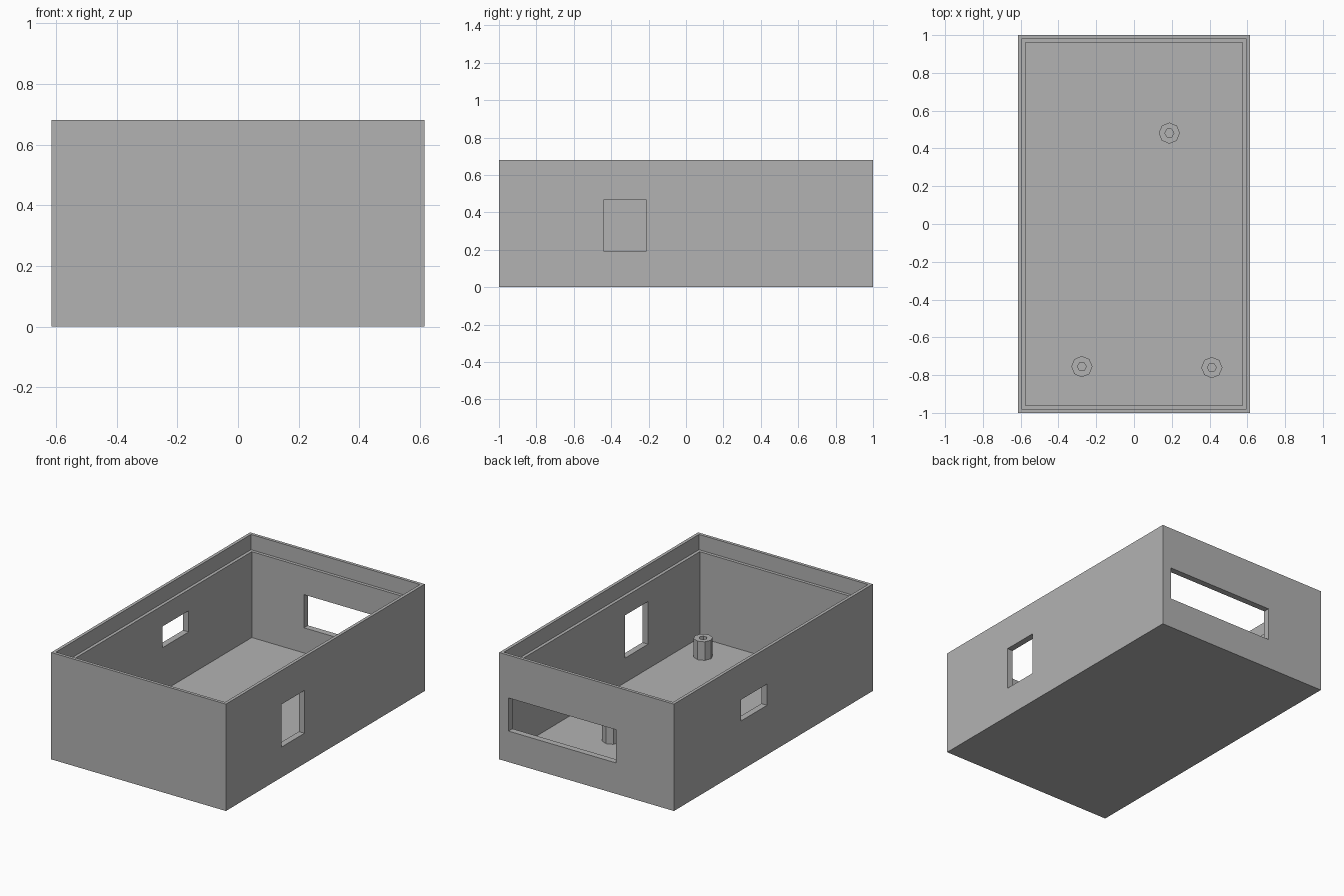
import bpy
import math
from mathutils import Vector

default = bpy.data.objects.get("Cube")
if default:
    bpy.data.objects.remove(default, do_unlink=True)

grey = bpy.data.materials.new("mid_grey")
grey.use_nodes = True
colour = (0.448, 0.448, 0.448, 1)
grey.diffuse_color = colour
grey.node_tree.nodes["Principled BSDF"].inputs["Base Color"].default_value = colour

HX, HY, HEIGHT = 0.615, 1.0, 0.68
WALL, LIP = 0.04, 0.02
FLOOR, LEDGE = 0.037, 0.583


def box(name, low, high):
    low, high = Vector(low), Vector(high)
    bpy.ops.mesh.primitive_cube_add(size=1, location=(low + high) / 2)
    obj = bpy.context.object
    obj.name = name
    obj.scale = high - low
    bpy.ops.object.transform_apply(location=True, rotation=False, scale=True)
    obj.data.materials.append(grey)
    return obj


def prism(name, sides, radius, x, y, bottom, top):
    bpy.ops.mesh.primitive_cylinder_add(
        vertices=sides, radius=radius, depth=top - bottom,
        location=(x, y, (bottom + top) / 2), rotation=(0, 0, math.pi / 2))
    obj = bpy.context.object
    obj.name = name
    obj.data.materials.append(grey)
    return obj


def cut(target, cutter):
    cutter.hide_render = True
    mod = target.modifiers.new("cut", 'BOOLEAN')
    mod.operation = 'DIFFERENCE'
    mod.solver = 'EXACT'
    mod.object = cutter
    bpy.context.view_layer.objects.active = target
    bpy.ops.object.modifier_apply(modifier=mod.name)
    bpy.data.objects.remove(cutter, do_unlink=True)


# Open box: main cavity, then the wider recess that leaves a lid ledge
case = box("case", (-HX, -HY, 0), (HX, HY, HEIGHT))
for inset, bottom in ((WALL, FLOOR), (LIP, LEDGE)):
    cut(case, box("cavity", (inset - HX, inset - HY, bottom),
                  (HX - inset, HY - inset, HEIGHT + 0.1)))

# Openings in the left, right and back walls
cut(case, box("left_opening", (HX - 0.1, -0.44, 0.193), (HX + 0.1, -0.21, 0.465)))
cut(case, box("right_opening", (-HX - 0.1, 0.063, 0.315), (-HX + 0.1, 0.325, 0.45)))
cut(case, box("back_opening", (-0.208, HY - 0.1, 0.197), (0.55, HY + 0.1, 0.408)))

# Hollow mounting posts on the floor
posts = {"back_post": (0.187, 0.481),
         "front_right_post": (-0.276, -0.755),
         "front_left_post": (0.412, -0.76)}
for name, (x, y) in posts.items():
    post = prism(name, 8, 0.056, x, y, FLOOR, 0.155)
    cut(post, prism("post_hole", 6, 0.024, x, y, 0, 0.2))
